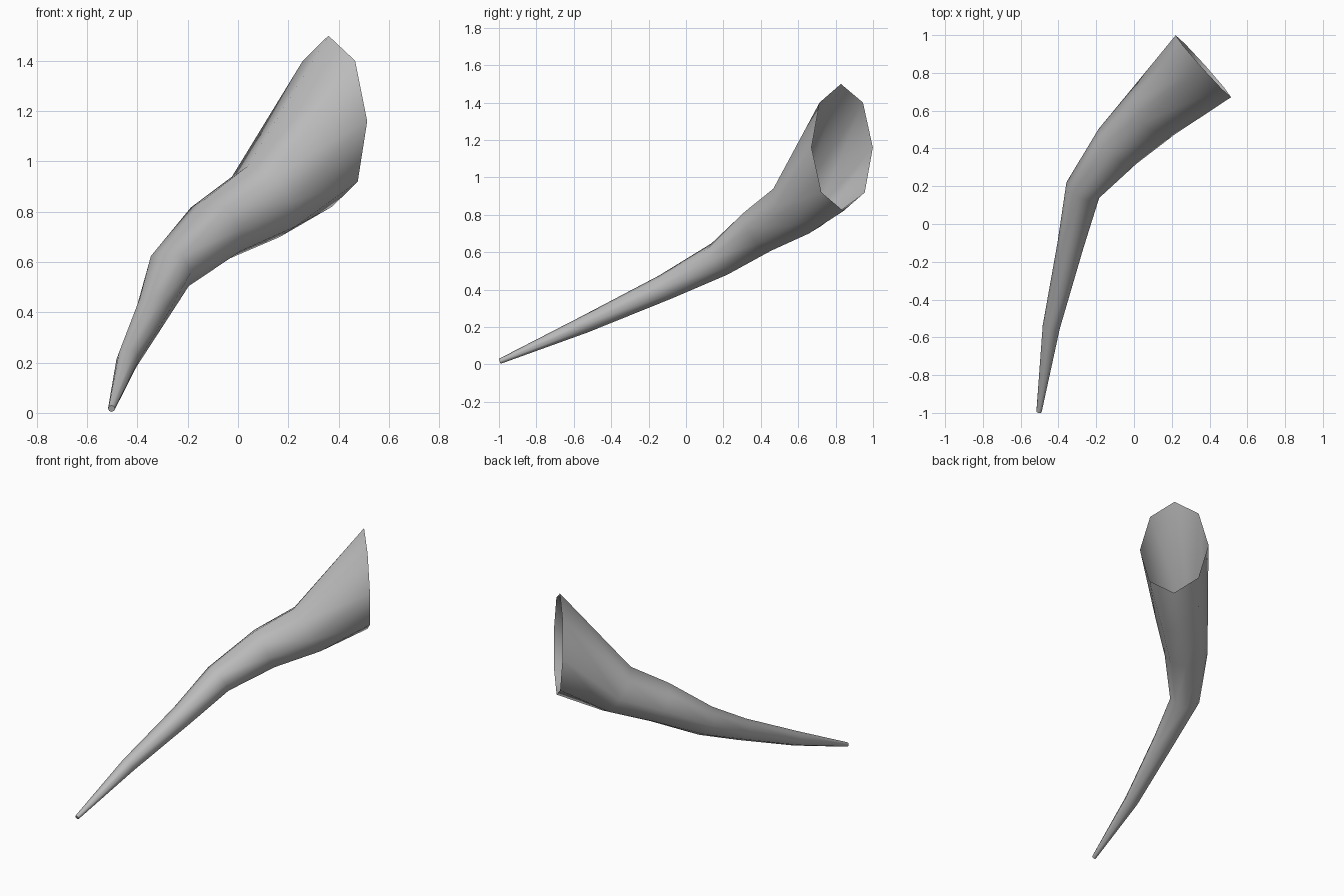
import bpy, bmesh, math
from mathutils import Vector

cube = bpy.data.objects.get("Cube")
if cube:
    bpy.data.objects.remove(cube, do_unlink=True)

SIDES = 8

# Horn spine from tip to mouth: centre, half width, half height
SPINE = [
    ((-0.503, -0.995, 0.017), 0.014, 0.014),
    ((-0.438, -0.545, 0.213), 0.046, 0.046),
    ((-0.337, -0.115, 0.412), 0.070, 0.070),
    ((-0.271, 0.179, 0.564), 0.096, 0.096),
    ((-0.088, 0.410, 0.730), 0.136, 0.136),
    ((0.102, 0.595, 0.840), 0.166, 0.166),
    ((0.367, 0.835, 1.160), 0.220, 0.340),
]
MOUTH_DIRECTION = Vector((0.745, 0.667, 0.03)).normalized()

# Plain grey surface
grey = bpy.data.materials.new("horn_grey")
grey.use_nodes = True
colour = (0.5, 0.5, 0.5, 1)
grey.diffuse_color = colour
grey.node_tree.nodes["Principled BSDF"].inputs["Base Color"].default_value = colour


def direction(i):
    """Direction of the spine at ring i, halfway between its neighbours."""
    if i == len(SPINE) - 1:
        return MOUTH_DIRECTION
    points = [Vector(p[0]) for p in SPINE]
    ahead = (points[i + 1] - points[i]).normalized()
    if i == 0:
        return ahead
    return (ahead + (points[i] - points[i - 1]).normalized()).normalized()


# Rings of the horn, each square to the spine
bm = bmesh.new()
rings = []
for i, (centre, width, height) in enumerate(SPINE):
    along = direction(i)
    side = along.cross(Vector((0, 0, 1))).normalized()
    up = side.cross(along)
    ring = []
    for k in range(SIDES):
        a = math.tau * k / SIDES
        offset = side * (width * math.cos(a)) + up * (height * math.sin(a))
        ring.append(bm.verts.new(Vector(centre) + offset))
    rings.append(ring)

# Skin between the rings, left open at the mouth
for low, high in zip(rings, rings[1:]):
    for k in range(SIDES):
        n = (k + 1) % SIDES
        bm.faces.new((high[k], high[n], low[n], low[k])).smooth = True

# Flat cap on the narrow tip
cap = bm.faces.new(rings[0])
for edge in cap.edges:
    edge.smooth = False

mesh = bpy.data.meshes.new("curved_horn")
bm.to_mesh(mesh)
bm.free()
mesh.materials.append(grey)
horn = bpy.data.objects.new("curved_horn", mesh)
bpy.context.collection.objects.link(horn)
